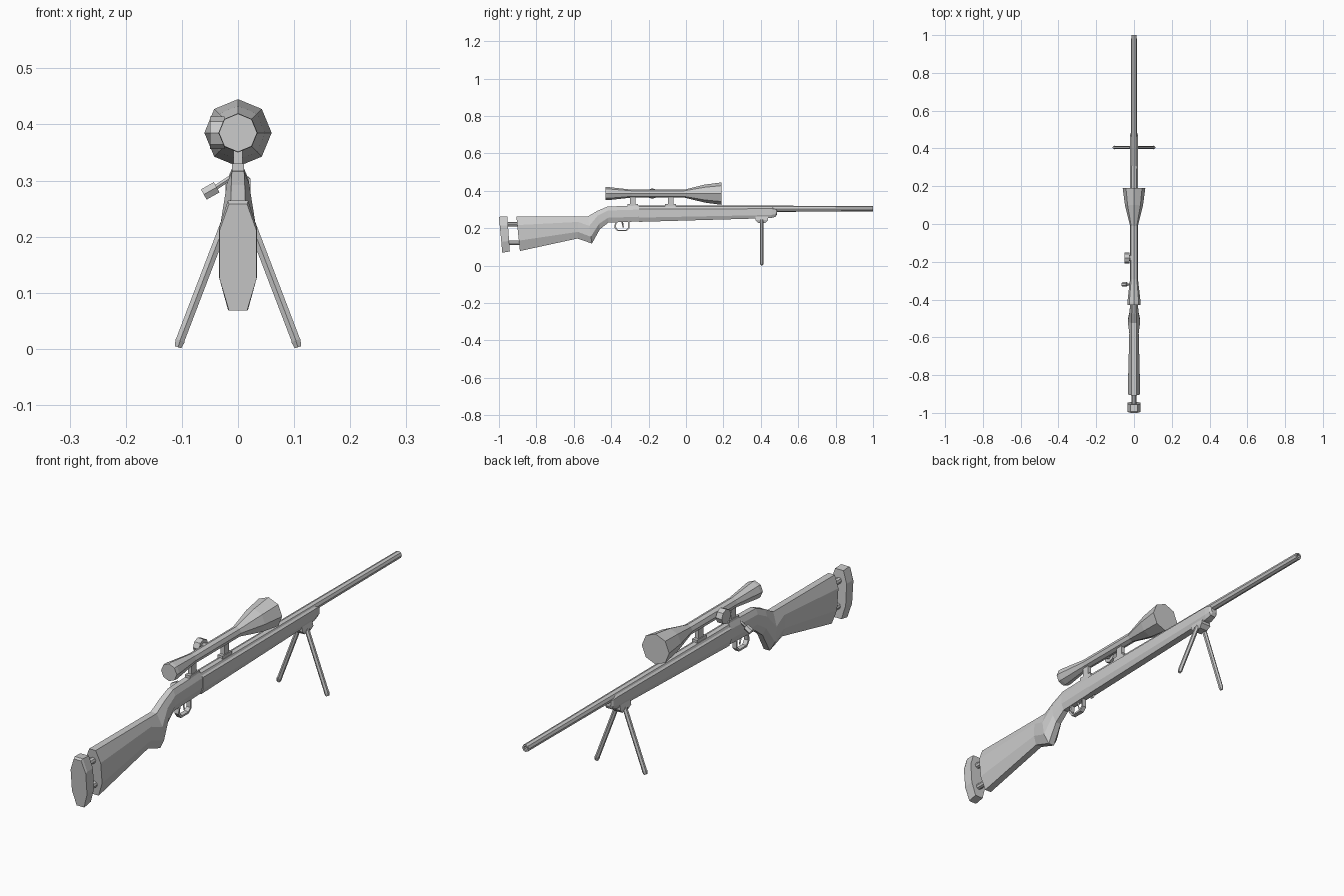
import bpy, bmesh, math
from mathutils import Vector

if "Cube" in bpy.data.objects:
    bpy.data.objects.remove(bpy.data.objects["Cube"])


def finish(name, bm):
    bmesh.ops.recalc_face_normals(bm, faces=bm.faces)
    me = bpy.data.meshes.new(name)
    bm.to_mesh(me)
    bm.free()
    ob = bpy.data.objects.new(name, me)
    bpy.context.collection.objects.link(ob)
    return ob


def loft(name, rings, closed=False):
    """Skin equal-length point rings; cap the ends unless closed."""
    bm = bmesh.new()
    vs = [[bm.verts.new(p) for p in r] for r in rings]
    n = len(vs[0])
    for k in range(len(vs) if closed else len(vs) - 1):
        a, b = vs[k], vs[(k + 1) % len(vs)]
        for i in range(n):
            j = (i + 1) % n
            bm.faces.new((a[i], a[j], b[j], b[i]))
    if not closed:
        bm.faces.new(vs[0])
        bm.faces.new(vs[-1])
    return finish(name, bm)


def slab(yt, zt, yb, zb, wt, w, hi=.25, lo=.7):
    """Eight-sided cross-section between a top point and a bottom point."""
    half = [(wt, 0), (w, hi), (w, lo), (wt, 1)]
    pts = half + [(-x, t) for x, t in reversed(half)]
    return [(x, yt + (yb - yt) * t, zt + (zb - zt) * t) for x, t in pts]


def turned(name, prof, z, n=8):
    """Lathe (y, radius) pairs about a line parallel to y at height z."""
    angs = [2 * math.pi * i / n for i in range(n)]
    return loft(name, [[(r * math.sin(a), y, z + r * math.cos(a)) for a in angs]
                       for y, r in prof])


def rod(name, p, q, r, n=6, r2=None):
    p, q = Vector(p), Vector(q)
    rot = (q - p).to_track_quat('Z', 'Y')
    rings = []
    for c, rr in ((p, r), (q, r if r2 is None else r2)):
        rings.append([c + rot @ Vector((rr * math.cos(2 * math.pi * i / n),
                                        rr * math.sin(2 * math.pi * i / n), 0)) for i in range(n)])
    return loft(name, rings)


def box(name, c, s):
    x, y, z = (v / 2 for v in s)
    corners = [(-x, -y), (x, -y), (x, y), (-x, y)]
    return loft(name, [[(c[0] + a, c[1] + b, c[2] + h) for a, b in corners] for h in (-z, z)])


# Butt stock, pistol grip and receiver
loft("stock", [
    slab(-.907, .263, -.888, .078, .014, .033),
    slab(-.575, .263, -.58, .145, .013, .025),
    slab(-.525, .263, -.503, .118, .013, .033, .35, .75),
    slab(-.475, .292, -.46, .195, .012, .024),
    slab(-.42, .316, -.415, .23, .011, .020),
    slab(-.25, .321, -.25, .236, .011, .020)])

# Fore stock with a rounded tip
loft("fore_stock", [
    slab(-.25, .310, -.25, .234, .014, .0225, .1),
    slab(.46, .310, .455, .254, .014, .0215, .1),
    slab(.48, .305, .48, .262, .012, .019, .1),
    slab(.487, .297, .487, .275, .008, .013, .1)])

# Butt pad and its two spacer posts
loft("butt_pad", [
    slab(-1.0, .258, -.982, .068, .016, .033),
    slab(-.992, .264, -.975, .07, .018, .034),
    slab(-.955, .262, -.942, .076, .018, .034)])
for nm, z in (("upper", .22), ("lower", .122)):
    rod(nm + "_butt_post", (0, -.97, z), (0, -.88, z), .012, 8)

# Barrel with a hollow muzzle
turned("barrel", [(-.27, .018), (.48, .0165), (.70, .0155), (1, .0145), (1, .008), (.96, .008)], .304)

# Scope body, mounts and side turret
turned("scope", [(-.43, .034), (-.415, .035), (-.29, .021), (-.01, .021),
                 (.10, .048), (.19, .060)], .385)
for nm, y in (("rear", -.285), ("front", -.082)):
    box(nm + "_scope_post", (0, y, .345), (.016, .03, .05))
    box(nm + "_scope_foot", (0, y, .323), (.022, .058, .014))
rod("scope_turret_neck", (0, -.18, .385), (-.03, -.18, .385), .015, 8)
rod("scope_turret", (-.024, -.18, .385), (-.05, -.18, .385), .029, 8)

# Bolt handle
rod("bolt_handle", (-.01, -.32, .307), (-.045, -.32, .284), .005)
rod("bolt_knob", (-.038, -.32, .288), (-.061, -.32, .275), .012, 6)

# Trigger guard: flat strip following a path, plus the trigger
outer = [(-.378, .236), (-.384, .205), (-.368, .184), (-.318, .184), (-.302, .2), (-.302, .24)]
inner = [(-.370, .236), (-.375, .207), (-.363, .191), (-.321, .191), (-.309, .203), (-.309, .24)]
loft("trigger_guard", [[(-.009, *o), (.009, *o), (.009, *i), (-.009, *i)]
                       for o, i in zip(outer, inner)])
rod("trigger", (0, -.342, .24), (0, -.335, .203), .005, 4, .003)

# Bipod: tapered bracket and mirrored legs
loft("bipod_bracket", [[(sx * w, .405 + sy * d, z) for sx, sy in ((-1, -1), (1, -1), (1, 1), (-1, 1))]
                       for z, w, d in ((.228, .018, .018), (.243, .022, .033), (.262, .018, .033))])
for nm, s in (("left", -1), ("right", 1)):
    rod(nm + "_bipod_leg", (s * .016, .405, .243), (s * .104, .405, .013), .009)
    rod(nm + "_bipod_foot", (s * .103, .405, .015), (s * .107, .405, .003), .010, 6, .007)
